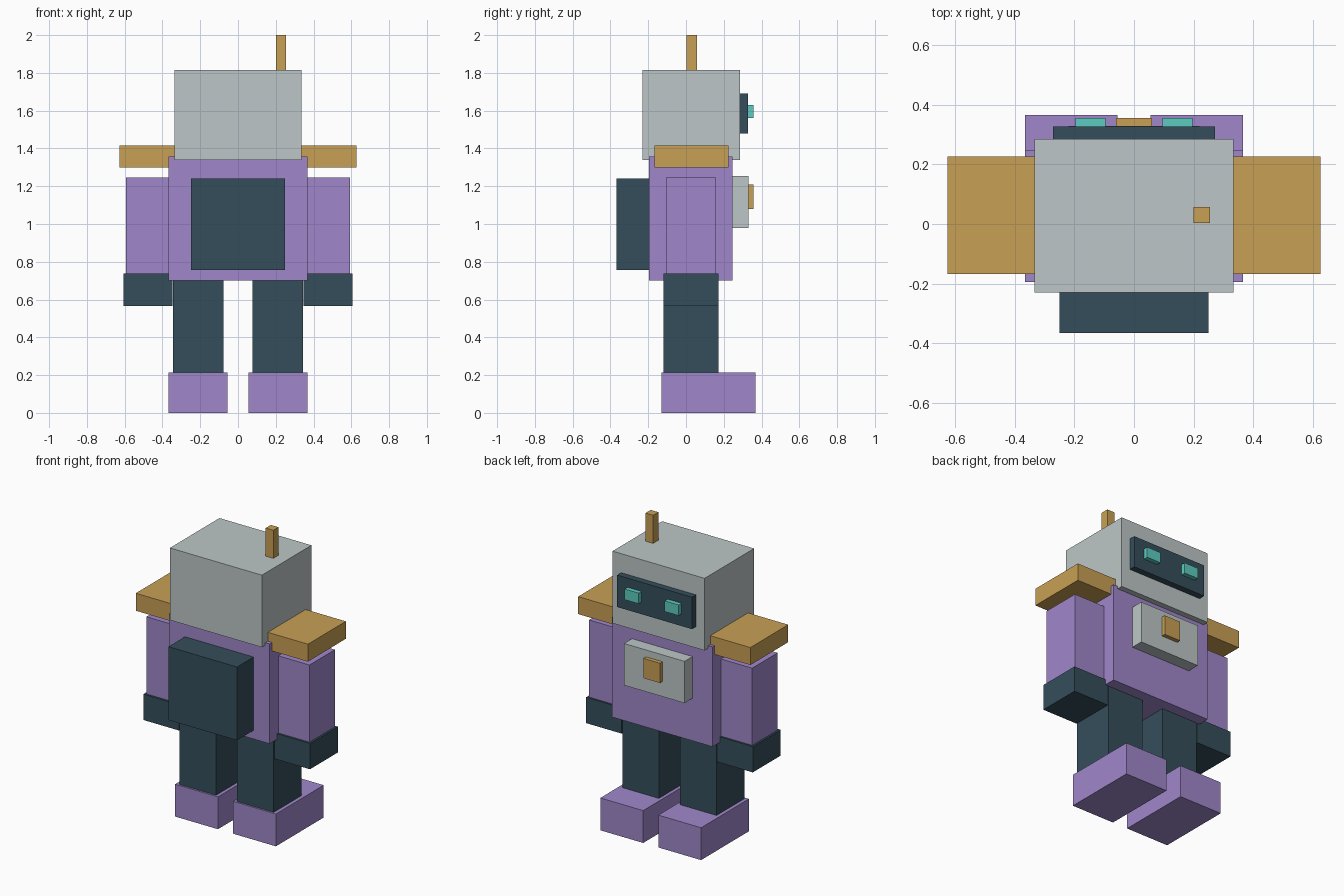
import bpy
import bmesh

if "Cube" in bpy.data.objects:
    bpy.data.objects.remove(bpy.data.objects["Cube"])


def material(name, color):
    m = bpy.data.materials.new(name)
    m.diffuse_color = (*color, 1)
    m.use_nodes = True
    m.node_tree.nodes["Principled BSDF"].inputs["Base Color"].default_value = m.diffuse_color
    return m


purple = material("purple", (0.35, 0.245, 0.59))
slate = material("dark slate", (0.036, 0.076, 0.105))
silver = material("light grey", (0.51, 0.565, 0.57))
gold = material("gold", (0.58, 0.35, 0.09))
teal = material("teal", (0.11, 0.60, 0.53))


def box(name, mat, x, y, z):
    """Box from (min, max) ranges on each axis."""
    bm = bmesh.new()
    bmesh.ops.create_cube(bm, size=1)
    for v in bm.verts:
        v.co = [r[0] if c < 0 else r[1] for c, r in zip(v.co, (x, y, z))]
    mesh = bpy.data.meshes.new(name)
    bm.to_mesh(mesh)
    bm.free()
    mesh.materials.append(mat)
    obj = bpy.data.objects.new(name, mesh)
    bpy.context.collection.objects.link(obj)
    return obj


def pair(name, mat, x, y, z):
    """Matching boxes on both sides of the body."""
    box("right_" + name, mat, x, y, z)
    box("left_" + name, mat, (-x[1], -x[0]), y, z)


# Torso, backpack and chest panel
box("torso", purple, (-0.367, 0.367), (-0.195, 0.247), (0.70, 1.357))
box("backpack", slate, (-0.25, 0.25), (-0.367, -0.19), (0.757, 1.24))
box("chest_panel", silver, (-0.22, 0.22), (0.24, 0.33), (0.98, 1.255))
box("chest_button", gold, (-0.06, 0.06), (0.32, 0.357), (1.08, 1.21))

# Head, visor, eyes and antenna
box("head", silver, (-0.335, 0.335), (-0.23, 0.285), (1.34, 1.815))
box("visor", slate, (-0.272, 0.272), (0.275, 0.327), (1.48, 1.69))
pair("eye", teal, (0.095, 0.197), (0.317, 0.357), (1.56, 1.63))
box("antenna", gold, (0.20, 0.255), (0.003, 0.057), (1.80, 2.0))

# Arms
pair("shoulder", gold, (0.325, 0.627), (-0.168, 0.226), (1.30, 1.415))
pair("arm", purple, (0.36, 0.594), (-0.105, 0.16), (0.735, 1.245))
pair("hand", slate, (0.348, 0.607), (-0.118, 0.172), (0.567, 0.737))

# Legs and feet
pair("leg", slate, (0.077, 0.343), (-0.118, 0.172), (0.20, 0.71))
pair("foot", purple, (0.055, 0.367), (-0.13, 0.367), (0.0, 0.213))
